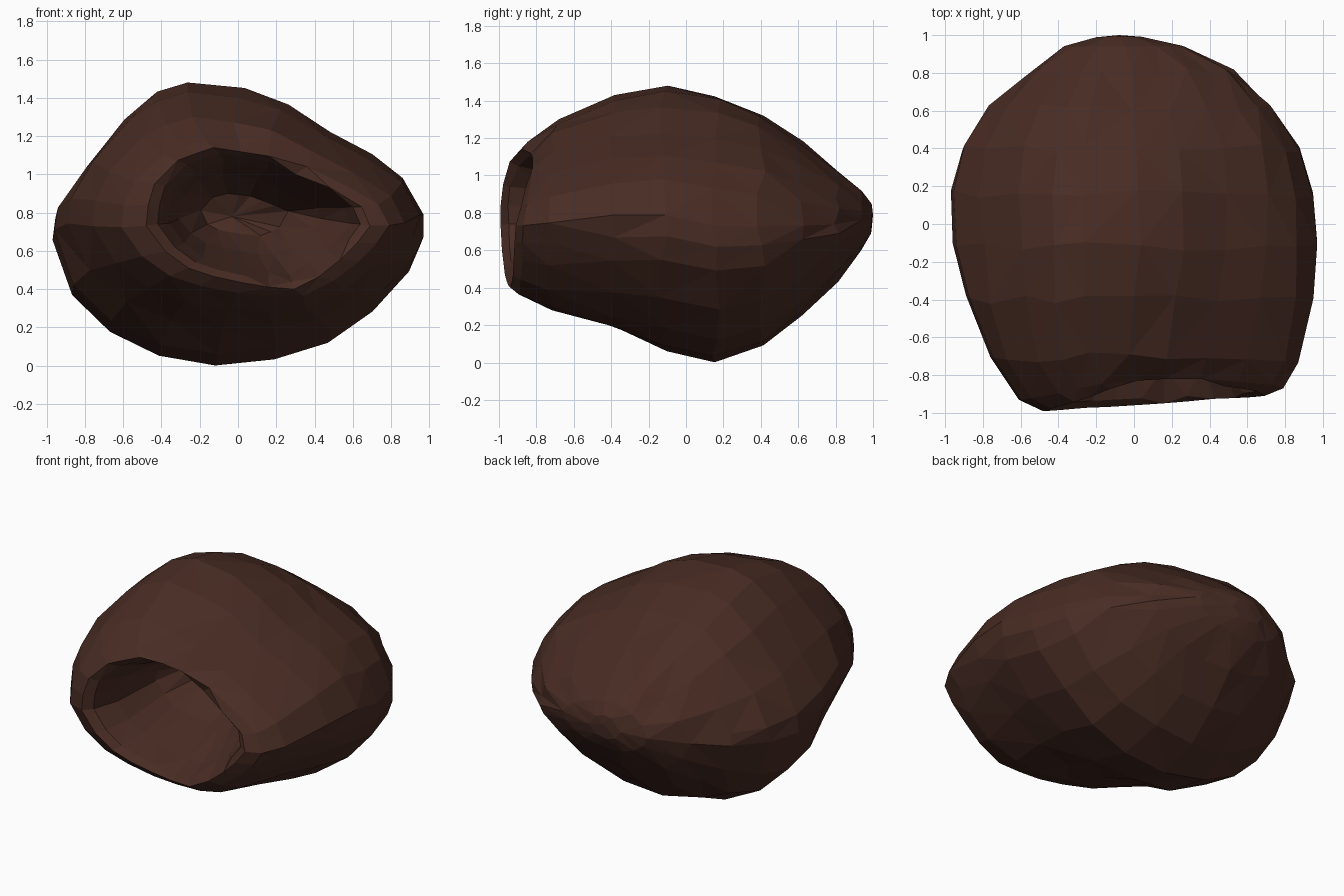
import bpy, bmesh, random
from mathutils import Vector

random.seed(4)
cube = bpy.data.objects.get("Cube")
if cube:
    bpy.data.objects.remove(cube, do_unlink=True)

# Rock colour
brown = bpy.data.materials.new("dark brown rock")
brown.use_nodes = True
colour = (0.065, 0.025, 0.017, 1)
brown.diffuse_color = colour
shader = brown.node_tree.nodes["Principled BSDF"]
shader.inputs["Base Color"].default_value = colour
shader.inputs["Roughness"].default_value = 0.9

# Lopsided body outline and mouth outline (x, z), point for point
BODY = [(-.27, 1.48), (.03, 1.45), (.26, 1.36), (.48, 1.21), (.7, 1.09),
        (.86, .96), (.97, .76), (.97, .64), (.91, .51), (.71, .3),
        (.48, .13), (.2, .04), (-.11, 0), (-.41, .05), (-.67, .18),
        (-.87, .38), (-.97, .68), (-.95, .8), (-.8, 1.02), (-.6, 1.28),
        (-.43, 1.43)]
MOUTH = [(-.1, 1.11), (.03, 1.09), (.16, 1.07), (.3, 1), (.45, .92),
         (.6, .83), (.64, .74), (.58, .66), (.5, .58), (.4, .5),
         (.28, .44), (.16, .45), (.04, .47), (-.1, .5), (-.22, .54),
         (-.33, .62), (-.42, .74), (-.41, .84), (-.38, .94), (-.27, 1.05),
         (-.19, 1.08)]


def unit(points):
    """Scale an outline into the unit square."""
    xs, zs = zip(*points)
    return [Vector(((x - min(xs)) / (max(xs) - min(xs)),
                    (z - min(zs)) / (max(zs) - min(zs)))) for x, z in points]


body, mouth = unit(BODY), unit(MOUTH)
middle = Vector((.5, .5))
oval = [middle + (p - middle).normalized() / 2 for p in body]

# Rings: y, left, right, bottom, top, sideways slant, backward lean, blend shape, blend
RINGS = [
    # hollow, from its back to the rim
    (-.2, -.2, .28, .68, .9, 0, 0, mouth, 1),
    (-.45, -.31, .44, .58, 1, 0, 0, mouth, 1),
    (-.76, -.36, .59, .48, 1.07, .04, .15, mouth, 1),
    (-.92, -.42, .64, .44, 1.11, .06, .3, mouth, 1),
    # front lip
    (-.95, -.48, .69, .4, 1.14, .08, .26, mouth, 1),
    (-.9, -.61, .79, .35, 1.18, .06, .18, mouth, .8),
    # shell, front to back
    (-.72, -.76, .87, .26, 1.3, 0, .06, mouth, .7),
    (-.4, -.89, .95, .17, 1.43, 0, 0, mouth, .35),
    (-.12, -.96, .97, .06, 1.48, 0, 0, oval, 0),
    (.16, -.97, .95, 0, 1.43, 0, 0, oval, .25),
    (.4, -.91, .88, .09, 1.33, 0, 0, oval, .45),
    (.61, -.77, .72, .25, 1.19, 0, 0, oval, .5),
    (.8, -.58, .53, .43, 1.03, 0, 0, oval, .5),
    (.94, -.37, .26, .6, .92, 0, 0, oval, .5),
    (.99, -.2, .04, .69, .85, 0, 0, oval, .5),
]


def add_ring(bm, y, left, right, low, high, slant, lean, shape, blend):
    rough = .025 if -.75 < y < .9 else .003
    ring = []
    for p, q in zip(body, shape):
        u, v = p.lerp(q, blend)
        back = slant * (u - .5) + lean * max(0, v - .46) * min(1, 2.2 * u)
        ring.append(bm.verts.new((
            left + u * (right - left),
            y + back + random.uniform(-rough, rough),
            low + v * (high - low))))
    return ring


bm = bmesh.new()
rings = [add_ring(bm, *r) for r in RINGS]
n = len(body)
for a, b in zip(rings, rings[1:]):
    for i in range(n):
        j = (i + 1) % n
        bm.faces.new((a[i], a[j], b[j], b[i]))

# Close the back of the hollow and the back of the shell
for ring, tip in ((rings[0], (-.03, -.16, .78)), (rings[-1], (-.08, 1, .79))):
    end = bm.verts.new(tip)
    for i in range(n):
        bm.faces.new((ring[i], ring[(i + 1) % n], end))

# Merge crowded points into broader flat facets
bmesh.ops.remove_doubles(bm, verts=bm.verts, dist=.05)
bmesh.ops.recalc_face_normals(bm, faces=bm.faces)
bmesh.ops.triangulate(bm, faces=bm.faces, quad_method='SHORT_EDGE')
mesh = bpy.data.meshes.new("hollow_rock")
bm.to_mesh(mesh)
bm.free()
mesh.materials.append(brown)
rock = bpy.data.objects.new("hollow_rock", mesh)
bpy.context.collection.objects.link(rock)
